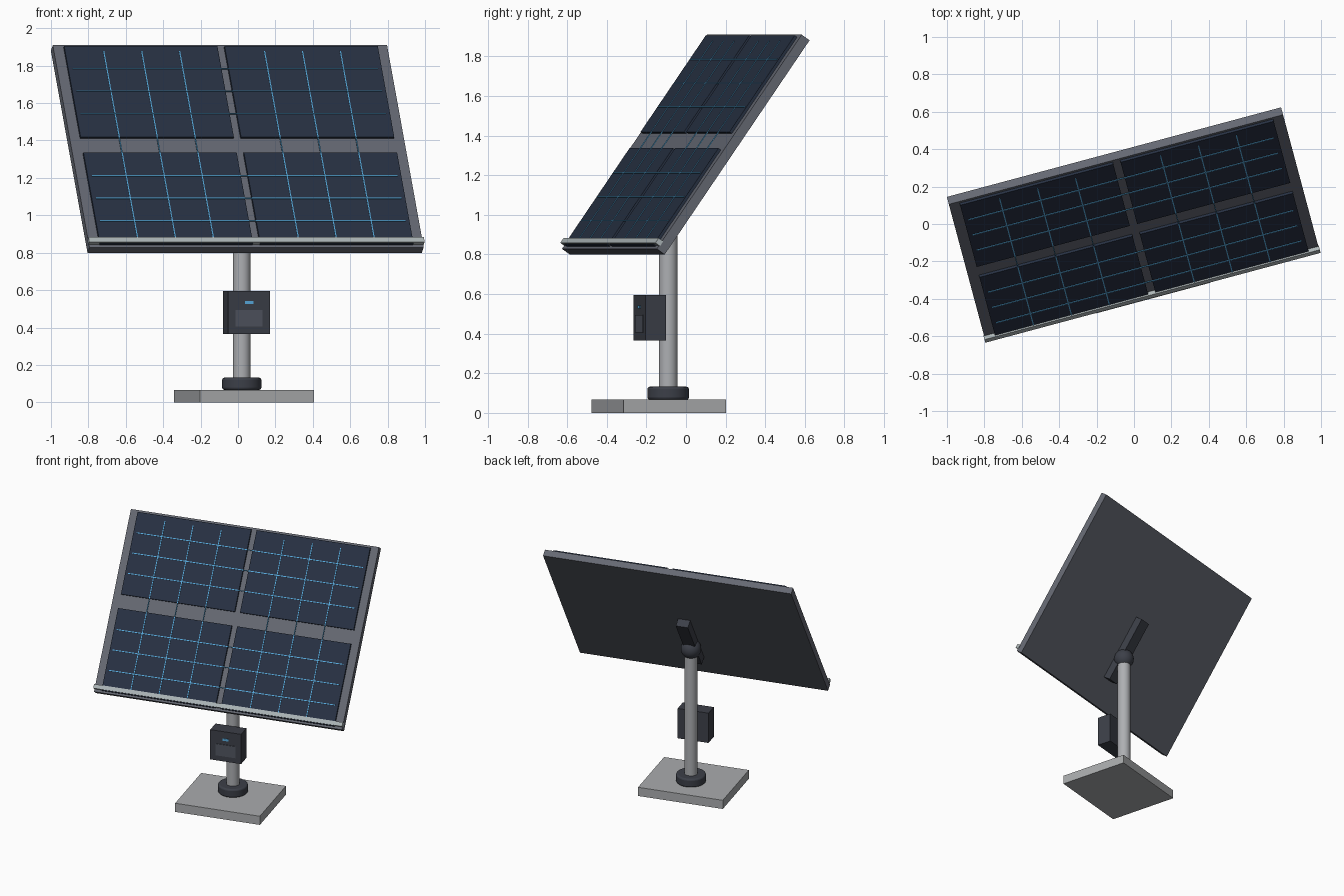
import bpy, bmesh, math
from mathutils import Matrix, Vector

if "Cube" in bpy.data.objects:
    bpy.data.objects.remove(bpy.data.objects["Cube"])

# Whole model is turned 15 degrees about the pole; the panel is tilted 55 degrees
YAW, TILT = math.radians(15), math.radians(55)
ROOT = Matrix.Translation((0.02, -0.09, 0)) @ Matrix.Rotation(YAW, 4, 'Z')
# Panel frame: x across, y up the slope, z out of the face; origin on the back sheet
PANEL = ROOT @ Matrix.Translation((0, 0.1125, 1.34)) @ Matrix.Rotation(TILT, 4, 'X')


def material(name, r, g, b):
    m = bpy.data.materials.new(name)
    m.diffuse_color = (r, g, b, 1)
    m.use_nodes = True
    m.node_tree.nodes["Principled BSDF"].inputs["Base Color"].default_value = m.diffuse_color
    return m


FRAME = material("frame_grey", 0.13, 0.14, 0.17)
CELL = material("cell_navy", 0.02, 0.03, 0.055)
LINE = material("line_blue", 0.10, 0.42, 0.75)
RAIL = material("rail_light", 0.42, 0.47, 0.48)
DARK = material("dark_casing", 0.045, 0.05, 0.065)
DOOR = material("door_grey", 0.08, 0.09, 0.115)
STONE = material("base_grey", 0.40, 0.41, 0.42)
STEEL = material("pole_steel", 0.42, 0.43, 0.45)


def finish(name, bm, mat, frame, smooth=False, bevel=0.0):
    mesh = bpy.data.meshes.new(name)
    bm.to_mesh(mesh)
    bm.free()
    ob = bpy.data.objects.new(name, mesh)
    bpy.context.collection.objects.link(ob)
    ob.matrix_world = frame
    mesh.materials.append(mat)
    if bevel:
        b = ob.modifiers.new("bevel", 'BEVEL')
        b.width, b.segments = bevel, 3
        b.limit_method = 'ANGLE'
    if smooth:
        bpy.ops.object.select_all(action='DESELECT')
        ob.select_set(True)
        bpy.context.view_layer.objects.active = ob
        bpy.ops.object.shade_smooth_by_angle(angle=math.radians(35))
    return ob


def box(name, lo, hi, mat, frame=ROOT, bevel=0.0):
    lo, hi = Vector(lo), Vector(hi)
    bm = bmesh.new()
    bmesh.ops.create_cube(bm, size=1)
    for v in bm.verts:
        v.co = (lo + hi) / 2 + v.co * (hi - lo)
    return finish(name, bm, mat, frame, bevel=bevel)


def cylinder(name, r, z0, z1, mat, bevel=0.0):
    bm = bmesh.new()
    bmesh.ops.create_cone(bm, cap_ends=True, segments=48, radius1=r, radius2=r, depth=z1 - z0,
                          matrix=Matrix.Translation((0, 0, (z0 + z1) / 2)))
    return finish(name, bm, mat, ROOT, True, bevel)


# Ground plate, collar and pole
box("base_plate", (-0.316, -0.317, 0), (0.316, 0.217, 0.067), STONE)
cylinder("pole_collar", 0.105, 0.067, 0.132, DARK, 0.012)
cylinder("pole", 0.047, 0.06, 1.09, STEEL)

# Control box with door and status light
box("control_box", (-0.115, -0.150, 0.365), (0.115, -0.042, 0.595), DARK)
box("control_box_door", (-0.075, -0.154, 0.405), (0.075, -0.149, 0.495), DOOR)
box("status_light", (-0.023, -0.155, 0.526), (0.023, -0.149, 0.543), LINE)

# Swivel ball and mounting bar on the panel back
bm = bmesh.new()
bmesh.ops.create_uvsphere(bm, u_segments=32, v_segments=16, radius=0.072,
                          matrix=Matrix.Translation((0, 0, 1.095)))
finish("swivel_joint", bm, DARK, ROOT, True)
box("mounting_bar", (-0.045, -0.45, -0.06), (0.045, 0.05, 0.002), DARK, PANEL)

# Panel slab and the lip along its lower edge
box("panel_frame", (-0.925, -0.66, 0), (0.925, 0.66, 0.05), FRAME, PANEL)
box("lower_rail", (-0.928, -0.64, 0.045), (0.928, -0.61, 0.074), RAIL, PANEL)

# Four cell blocks
for sx, side in ((-1, "left"), (1, "right")):
    for sy, row in ((-1, "lower"), (1, "upper")):
        cx, cy = sx * 0.444, sy * 0.3475
        box(f"cells_{row}_{side}", (cx - 0.424, cy - 0.2975, 0.045),
            (cx + 0.424, cy + 0.2975, 0.065), CELL, PANEL)

# Thin conductor lines running over all blocks
n = 0
for s in (-1, 1):
    for k in (-1, 0, 1):
        n += 1
        x, y = s * (0.445 + k * 0.21), s * (0.35 + k * 0.147)
        box(f"upright_line_{n}", (x - 0.003, -0.61, 0.063), (x + 0.003, 0.61, 0.068), LINE, PANEL)
        box(f"cross_line_{n}", (-0.845, y - 0.003, 0.063), (0.845, y + 0.003, 0.0685), LINE, PANEL)
